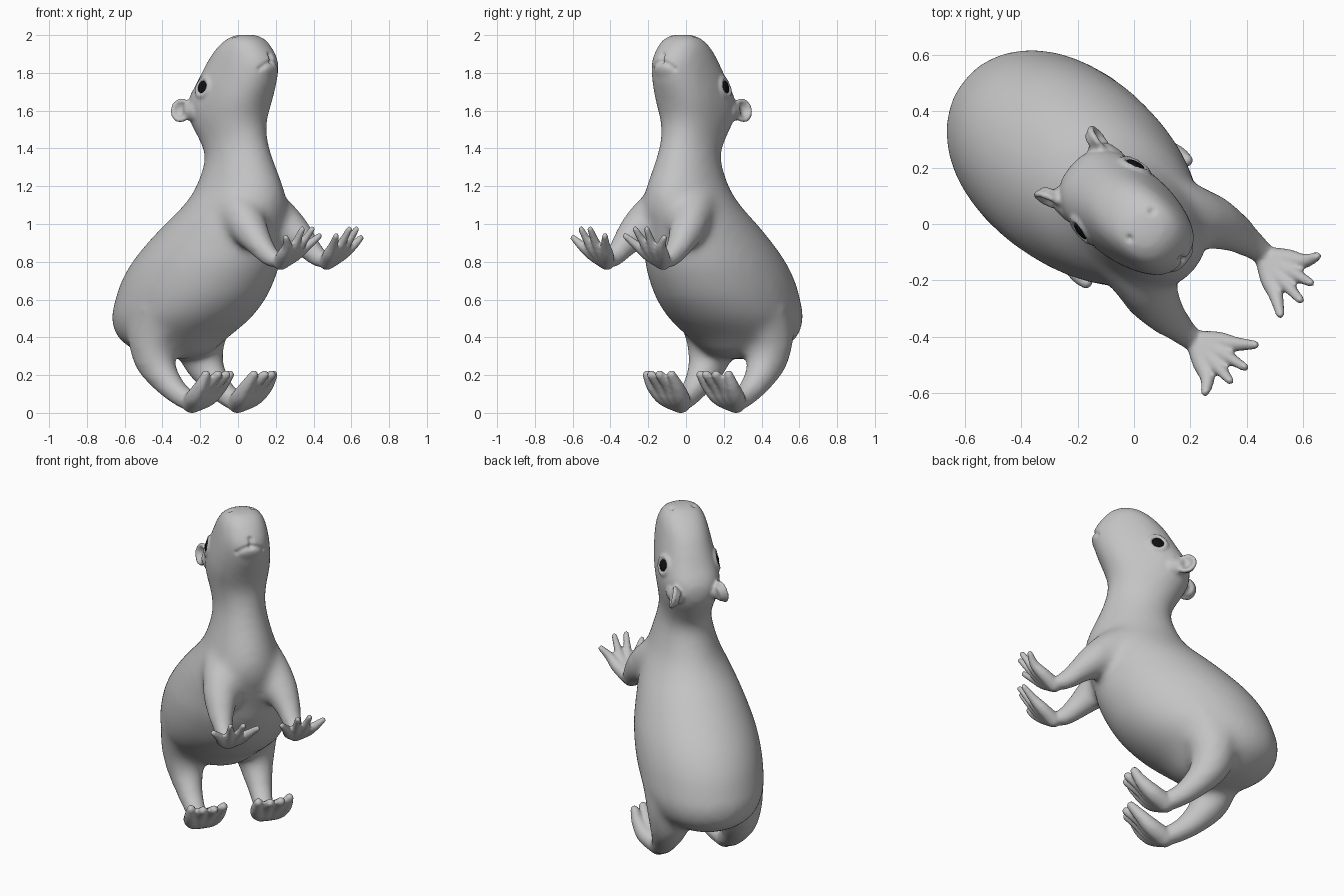
import bpy, bmesh, math
from mathutils import Vector, Matrix, kdtree, bvhtree

cube = bpy.data.objects.get("Cube")
if cube:
    bpy.data.objects.remove(cube)

TURN = math.radians(-39.5)


def material(name, rgb):
    m = bpy.data.materials.new(name)
    m.use_nodes = True
    m.diffuse_color = (*rgb, 1)
    m.node_tree.nodes["Principled BSDF"].inputs["Base Color"].default_value = (*rgb, 1)
    return m


fur = material("grey_fur", (0.55, 0.55, 0.55))
black = material("black_eye", (0.005, 0.005, 0.005))


def spline(keys, steps):
    """Catmull-Rom through rows of values."""
    k = [keys[0]] + list(keys) + [keys[-1]]
    rows = []
    for i in range(1, len(k) - 2):
        for s in range(steps):
            t = s / steps
            rows.append([0.5 * (2 * b + (c - a) * t + (2 * a - 5 * b + 4 * c - d) * t ** 2
                                + (3 * b - a - 3 * c + d) * t ** 3)
                         for a, b, c, d in zip(k[i - 1], k[i], k[i + 1], k[i + 2])])
    return rows + [list(keys[-1])]


def loft(bm, rows, sides=48):
    """Horizontal rounded rings: height, centre, half length, half width, squareness."""
    rings = []
    for z, u, a, b, p in rows:
        ring = []
        for i in range(sides):
            c, s = math.cos(math.tau * i / sides), math.sin(math.tau * i / sides)
            ring.append(bm.verts.new((u + a * math.copysign(abs(c) ** (2 / p), c),
                                      b * math.copysign(abs(s) ** (2 / p), s), z)))
        rings.append(ring)
    for r, q in zip(rings, rings[1:]):
        for i in range(sides):
            j = (i + 1) % sides
            bm.faces.new((r[i], r[j], q[j], q[i]))
    bm.faces.new(rings[0][::-1])
    bm.faces.new(rings[-1])


def limb(bm, keys, steps=8):
    """Mirrored pair of tapering round limbs."""
    for u, v, z, r in spline(keys, steps):
        for side in (1, -1):
            bmesh.ops.create_icosphere(bm, subdivisions=2, radius=r,
                                       matrix=Matrix.Translation((u, v * side, z)))


def fuse(obj, bm, voxel, smooth):
    """Merge overlapping shapes into one soft skin."""
    bm.to_mesh(obj.data)
    bm.free()
    rm = obj.modifiers.new("fuse", 'REMESH')
    rm.mode, rm.voxel_size = 'VOXEL', voxel
    sm = obj.modifiers.new("soften", 'SMOOTH')
    sm.factor, sm.iterations = 0.5, smooth
    bpy.context.view_layer.update()
    dg = bpy.context.evaluated_depsgraph_get()
    mesh = bpy.data.meshes.new_from_object(obj.evaluated_get(dg))
    obj.modifiers.clear()
    obj.data = mesh


body = bpy.data.objects.new("body", bpy.data.meshes.new("body"))
bpy.context.collection.objects.link(body)

# Torso, neck and head
bm = bmesh.new()
loft(bm, spline([
    (0.29, -0.43, 0.07, 0.06, 2), (0.32, -0.445, 0.19, 0.17, 2),
    (0.4, -0.457, 0.3, 0.27, 2), (0.5, -0.403, 0.39, 0.325, 2),
    (0.6, -0.34, 0.43, 0.34, 2), (0.7, -0.287, 0.442, 0.34, 2),
    (0.8, -0.23, 0.43, 0.328, 2), (0.9, -0.17, 0.393, 0.302, 2),
    (1.0, -0.1, 0.35, 0.27, 2), (1.1, -0.03, 0.302, 0.23, 2),
    (1.2, 0, 0.256, 0.188, 2), (1.35, -0.005, 0.198, 0.149, 2),
    (1.45, -0.043, 0.202, 0.143, 2.05), (1.55, -0.077, 0.222, 0.159, 2.25),
    (1.65, -0.067, 0.238, 0.168, 2.5), (1.75, -0.02, 0.23, 0.16, 2.35),
    (1.85, 0.02, 0.213, 0.144, 2.25), (1.91, 0.03, 0.178, 0.133, 2.25),
    (1.96, 0.038, 0.13, 0.117, 2.3), (1.99, 0.045, 0.09, 0.095, 2.3),
    (2.007, 0.045, 0.045, 0.06, 2.1)], 6))
# Arms
limb(bm, [(0, 0.1, 1.13, 0.11), (0.12, 0.135, 1.055, 0.115), (0.21, 0.17, 0.975, 0.1),
          (0.295, 0.19, 0.897, 0.075), (0.37, 0.197, 0.83, 0.058), (0.44, 0.196, 0.803, 0.045)])
# Hind legs
limb(bm, [(-0.38, 0.17, 0.55, 0.175), (-0.43, 0.19, 0.42, 0.145), (-0.422, 0.2, 0.3, 0.115),
          (-0.362, 0.2, 0.2, 0.088), (-0.262, 0.195, 0.107, 0.067), (-0.17, 0.19, 0.06, 0.06)])
fuse(body, bm, 0.02, 18)

bm = bmesh.new()
bm.from_mesh(body.data)
# Hand palms and fingers
for tip_u, tip_v, tip_z in ((0.605, 0.07, 0.94), (0.625, 0.155, 0.975),
                            (0.615, 0.225, 0.975), (0.575, 0.312, 0.93)):
    spread = tip_v - 0.19
    limb(bm, [(0.44, 0.193, 0.8, 0.042), (0.5, 0.19 + spread * 0.4, 0.842, 0.036),
              (0.55, 0.19 + spread * 0.65, 0.885, 0.027), (tip_u, tip_v, tip_z, 0.017)], 7)
# Feet and toes
for tip_v, tip_u in ((0.1, 0.015), (0.16, 0.04), (0.222, 0.035), (0.28, 0)):
    spread = tip_v - 0.19
    limb(bm, [(-0.17, 0.19, 0.056, 0.056), (-0.1, 0.19 + spread * 0.6, 0.09, 0.05),
              (-0.04, 0.19 + spread * 0.9, 0.145, 0.037), (tip_u, tip_v, 0.205, 0.025)], 6)
# Ears: oval rim on a broad base
ear = Vector((-0.287, 0.14, 1.605))
ear_out = Vector((0.25, 0.93, 0.2)).normalized()
back = ear_out.cross(Vector((0, 0, 1))).normalized()
up = back.cross(ear_out)
limb(bm, [(-0.2, 0.09, 1.6, 0.07), (-0.25, 0.105, 1.6, 0.05)], 5)
rim = [ear + back * 0.046 * math.cos(t * math.tau / 24) + up * 0.052 * math.sin(t * math.tau / 24)
       for t in range(25)]
limb(bm, [(*p, 0.014) for p in rim], 1)
limb(bm, [(*(ear * 0.4 + p * 0.6 - ear_out * 0.018), 0.02) for p in rim], 1)
limb(bm, [(*(ear - ear_out * 0.02), 0.022)], 1)
fuse(body, bm, 0.009, 4)

mesh = body.data
place = Vector((0.008, 0.01, -min(v.co.z for v in mesh.vertices)))
tree = bvhtree.BVHTree.FromPolygons([v.co.copy() for v in mesh.vertices],
                                    [tuple(p.vertices) for p in mesh.polygons])
kd = kdtree.KDTree(len(mesh.vertices))
for v in mesh.vertices:
    kd.insert(v.co, v.index)
kd.balance()
normals = [v.normal.copy() for v in mesh.vertices]


def press(points, radius, depth):
    """Soft dent (or ridge, if depth is negative) along surface points."""
    weight = {}
    for p in points:
        spot = tree.find_nearest(Vector(p))[0]
        for co, i, d in kd.find_range(spot, radius * 2.5):
            weight[i] = max(weight.get(i, 0), math.exp(-(d / radius) ** 2))
    for i, w in weight.items():
        mesh.vertices[i].co -= normals[i] * depth * w


# Lip cleft and mouth with a soft chin
press([(0.3, 0, 1.875 + 0.008 * i) for i in range(11)], 0.011, 0.016)
press([(0.26 - 5 * (0.01 * i) ** 2, 0.01 * i, 1.87 - 0.045 * (i / 9) ** 2)
       for i in range(-9, 10)], 0.011, 0.009)
press([(0.25, 0.01 * i, 1.825) for i in range(-4, 5)], 0.03, -0.006)

for side, name in ((1, "left"), (-1, "right")):
    # Nostril and ear hollow
    press([(0.02, side * 0.064, 2.0)], 0.011, 0.012)
    press([(ear.x, side * ear.y, ear.z)], 0.028, 0.012)
    # Eye with a raised lid
    spot, normal, _, _ = tree.find_nearest(Vector((-0.13, side * 0.155, 1.73)))
    turn = normal.to_track_quat('Z', 'Y').to_matrix().to_4x4()
    press([spot + turn.to_3x3() @ Vector((0.048 * math.cos(a * 0.26), 0.048 * math.sin(a * 0.26), 0))
           for a in range(24)], 0.014, -0.012)
    eb = bmesh.new()
    bmesh.ops.create_uvsphere(eb, u_segments=24, v_segments=12, radius=1)
    bmesh.ops.transform(eb, verts=eb.verts, matrix=Matrix.Translation(spot) @ turn
                        @ Matrix.Diagonal((0.035, 0.035, 0.013, 1)))
    em = bpy.data.meshes.new(name + "_eye")
    eb.to_mesh(em)
    eb.free()
    em.materials.append(black)
    eye = bpy.data.objects.new(name + "_eye", em)
    bpy.context.collection.objects.link(eye)
    em.polygons.foreach_set("use_smooth", [True] * len(em.polygons))
    eye.rotation_euler.z, eye.location = TURN, place

mesh.materials.clear()
mesh.materials.append(fur)
mesh.polygons.foreach_set("use_smooth", [True] * len(mesh.polygons))
mesh.polygons.foreach_set("material_index", [0] * len(mesh.polygons))
mesh.update()
body.rotation_euler.z, body.location = TURN, place
